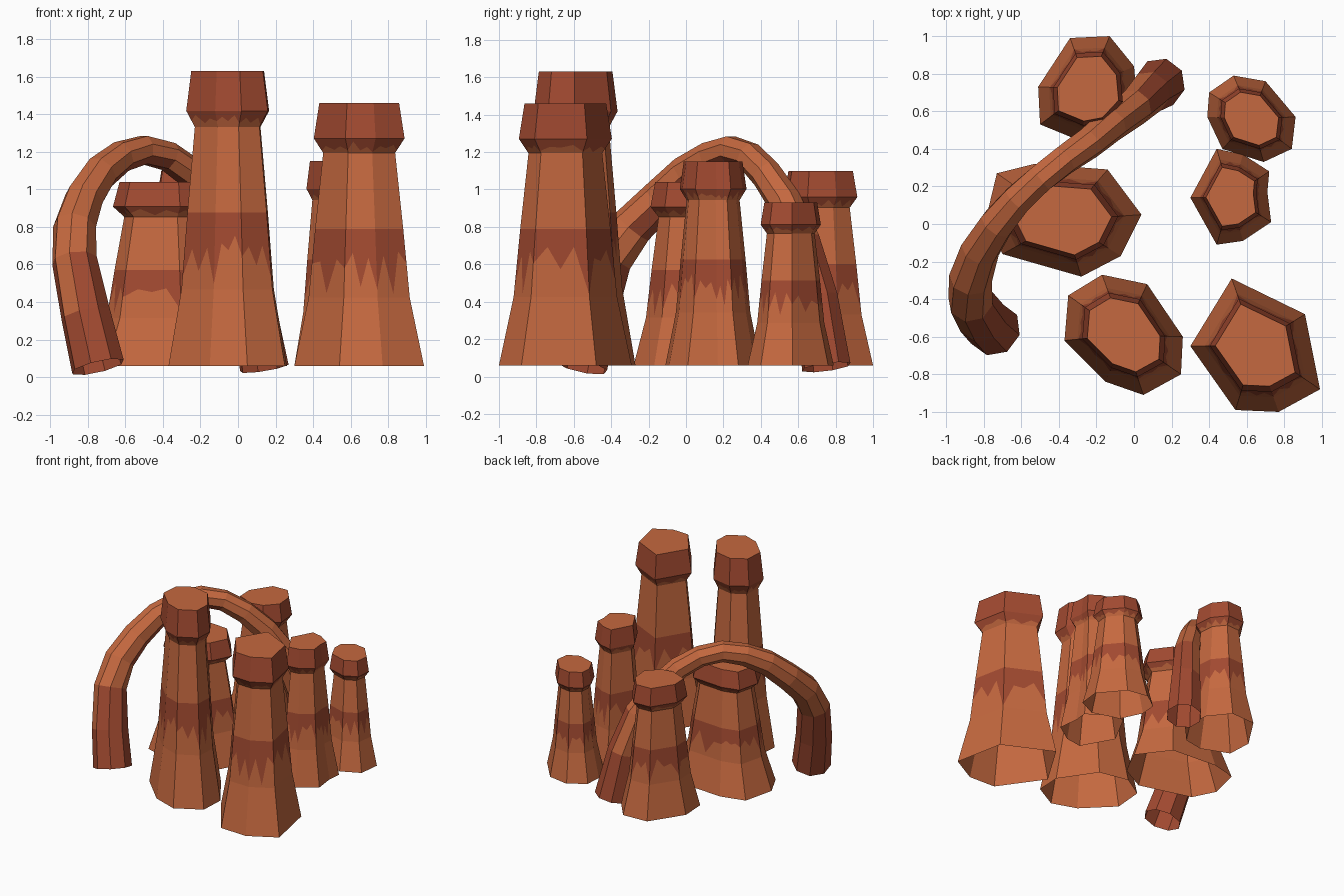
import bpy, bmesh, math, random
from mathutils import Vector

if "Cube" in bpy.data.objects:
    bpy.data.objects.remove(bpy.data.objects["Cube"])

random.seed(4)


def flat_colour(name, rgb):
    m = bpy.data.materials.new(name)
    m.diffuse_color = (*rgb, 1)
    m.use_nodes = True
    m.node_tree.nodes["Principled BSDF"].inputs["Base Color"].default_value = m.diffuse_color
    return m


MATS = [flat_colour("orange sandstone", (0.56, 0.14, 0.05)),
        flat_colour("red sandstone", (0.36, 0.068, 0.03))]
ORANGE, RED = 0, 1


def make_object(name, bm):
    me = bpy.data.meshes.new(name)
    bm.to_mesh(me)
    bm.free()
    for m in MATS:
        me.materials.append(m)
    ob = bpy.data.objects.new(name, me)
    bpy.context.collection.objects.link(ob)
    return ob


def bridge(bm, low, high, mat):
    n = len(low)
    for i in range(n):
        j = (i + 1) % n
        f = bm.faces.new((low[i], low[j], high[j], high[i]))
        f.material_index = mat


def jagged_ring(bm, low, high, lo_range, hi_range):
    """Ring between two others, alternating long spikes and short notches."""
    ring = []
    for i, (a, b) in enumerate(zip(low, high)):
        t = random.uniform(*(hi_range if i % 2 else lo_range))
        ring.append(bm.verts.new(a.co.lerp(b.co, t)))
    return ring


BASE_Z = 0.06
COLUMNS = 4      # strips per side, used for the painted spikes
# (fraction of height, scale of footprint)
PROFILE = [(0, 1), (0.26, 0.78), (0.52, 0.68), (0.81, 0.555), (0.865, 0.70), (1, 0.615)]


def rock_tower(name, top, outline):
    pts = [Vector(p) for p in outline]
    cx = (min(p.x for p in pts) + max(p.x for p in pts)) / 2
    cy = (min(p.y for p in pts) + max(p.y for p in pts)) / 2
    c = Vector((cx, cy))
    pts.reverse()                    # footprints are listed clockwise
    loop = [pts[i].lerp(pts[(i + 1) % len(pts)], k / COLUMNS)
            for i in range(len(pts)) for k in range(COLUMNS)]
    bm = bmesh.new()
    rings = []
    for t, s in PROFILE:
        z = BASE_Z + t * (top - BASE_Z)
        rings.append([bm.verts.new((*(c + (p - c) * s), z)) for p in loop])
    foot, bend, ledge, neck, brim, crown = rings
    spikes = jagged_ring(bm, bend, ledge, (0.03, 0.55), (0.5, 0.75))
    drips = jagged_ring(bm, neck, brim, (0.05, 0.4), (0.4, 0.8))
    bridge(bm, foot, bend, ORANGE)
    bridge(bm, bend, spikes, ORANGE)
    bridge(bm, spikes, ledge, RED)       # painted band with spikes
    bridge(bm, ledge, neck, ORANGE)
    bridge(bm, neck, drips, ORANGE)
    bridge(bm, drips, brim, RED)
    bridge(bm, brim, crown, RED)         # cap side
    bm.faces.new(crown).material_index = ORANGE
    return make_object(name, bm)


# Rock towers: top height and clockwise footprint
rock_tower("front_tower", 1.63, [(-.35, -.38), (-.17, -.27), (.07, -.32), (.26, -.60),
                                 (.25, -.80), (.05, -.91), (-.15, -.84), (-.37, -.62)])
rock_tower("front_right_tower", 1.46, [(.52, -.29), (.91, -.48), (.99, -.88),
                                       (.77, -1.0), (.54, -.99), (.30, -.65)])
rock_tower("middle_left_tower", 1.04, [(-.73, .27), (-.53, .32), (-.14, .29), (.04, .05),
                                       (-.07, -.17), (-.28, -.28), (-.70, -.16), (-.79, .02)])
rock_tower("back_left_tower", 1.10, [(-.34, .99), (-.13, 1.0), (0, .84), (.02, .62),
                                     (-.12, .47), (-.28, .44), (-.50, .53), (-.51, .73)])
rock_tower("back_right_tower", 0.93, [(.53, .79), (.70, .76), (.86, .57), (.84, .40),
                                      (.69, .33), (.47, .40), (.39, .57), (.40, .70)])
rock_tower("middle_right_tower", 1.15, [(.44, .40), (.58, .37), (.72, .28), (.71, .17),
                                        (.73, .01), (.58, -.09), (.44, -.11), (.30, .14)])


# Natural arch: tapering tube swept along a path (x, y, z, radius)
PATH = [(-.745, -.56, .055, .145), (-.81, -.50, .33, .135), (-.87, -.41, .62, .122),
        (-.87, -.29, .80, .115), (-.82, -.14, .95, .105), (-.73, .0, 1.09, .095),
        (-.62, .13, 1.175, .085), (-.50, .24, 1.21, .08), (-.37, .34, 1.175, .08),
        (-.24, .43, 1.08, .085), (-.12, .53, .93, .092), (.0, .62, .72, .10),
        (.08, .70, .42, .115), (.14, .75, .05, .135)]
SIDES = 8


def rock_arch(name):
    bm = bmesh.new()
    centres = [Vector(p[:3]) for p in PATH]
    across = Vector((.8, -.6, 0))
    rings, ups = [], []
    for i, c in enumerate(centres):
        d = (centres[min(i + 1, len(PATH) - 1)] - centres[max(i - 1, 0)]).normalized()
        u = (across - d * across.dot(d)).normalized()
        v = d.cross(u)
        r = PATH[i][3]
        rings.append([bm.verts.new(c + (u * math.cos(a) + v * math.sin(a)) * r)
                      for a in (math.tau * (k + .5) / SIDES for k in range(SIDES))])
    hub = Vector((-.35, .12, .35))
    # red streaks climb each leg to a different height; the underside is red
    limits = [[random.uniform(.3, .75) for _ in range(SIDES)] for _ in range(2)]
    for i in range(len(rings) - 1):
        mid = (centres[i] + centres[i + 1]) / 2
        for k in range(SIDES):
            j = (k + 1) % SIDES
            f = bm.faces.new((rings[i][k], rings[i][j], rings[i + 1][j], rings[i + 1][k]))
            f.normal_update()
            side = f.calc_center_median() - mid
            inner = side.normalized().dot((hub - mid).normalized()) > .8
            low = mid.z < limits[0 if i < 7 else 1][k]
            f.material_index = RED if low or (inner and mid.z > .8) else ORANGE
    bmesh.ops.recalc_face_normals(bm, faces=bm.faces)
    return make_object(name, bm)


rock_arch("rock_arch")
